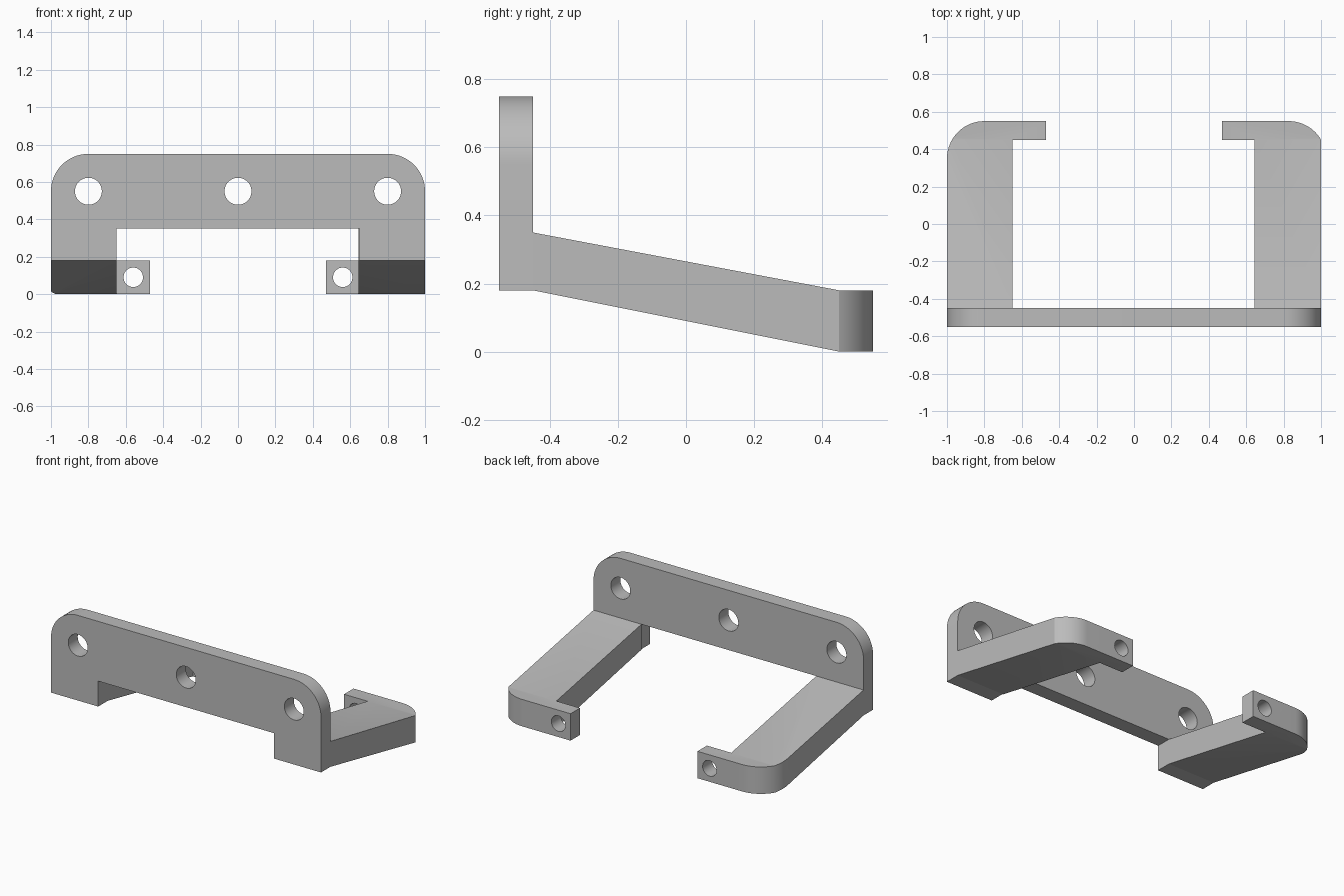
import bpy, bmesh
from math import sin, cos, radians
from mathutils import Vector

cube = bpy.data.objects.get("Cube")
if cube:
    bpy.data.objects.remove(cube, do_unlink=True)

grey = bpy.data.materials.new("plain grey")
grey.use_nodes = True
colour = (0.5, 0.5, 0.5, 1)
grey.diffuse_color = colour
grey.node_tree.nodes["Principled BSDF"].inputs["Base Color"].default_value = colour


def arc(cx, cy, r, start, end, steps=16):
    angles = [radians(start + (end - start) * i / steps) for i in range(steps + 1)]
    return [(cx + r * cos(a), cy + r * sin(a)) for a in angles]


def prism(name, outline, axis, low, high):
    """Extrude a 2D outline along the x, y or z axis."""
    place = {"x": lambda u, v, d: (d, u, v),
             "y": lambda u, v, d: (u, d, v),
             "z": lambda u, v, d: (u, v, d)}[axis]
    bm = bmesh.new()
    face = bm.faces.new([bm.verts.new(place(u, v, low)) for u, v in outline])
    new = bmesh.ops.extrude_face_region(bm, geom=[face])["geom"]
    shift = Vector(place(0, 0, high - low))
    bmesh.ops.translate(bm, vec=shift, verts=[g for g in new if isinstance(g, bmesh.types.BMVert)])
    bmesh.ops.recalc_face_normals(bm, faces=bm.faces)
    mesh = bpy.data.meshes.new(name)
    bm.to_mesh(mesh)
    bm.free()
    mesh.materials.append(grey)
    obj = bpy.data.objects.new(name, mesh)
    bpy.context.collection.objects.link(obj)
    return obj


def combine(obj, other, operation):
    """Apply a boolean and discard the helper."""
    bpy.context.view_layer.objects.active = obj
    mod = obj.modifiers.new("boolean", "BOOLEAN")
    mod.operation = operation
    mod.solver = "EXACT"
    mod.object = other
    bpy.ops.object.modifier_apply(modifier=mod.name)
    bpy.data.objects.remove(other, do_unlink=True)


def drill(obj, x, z, radius, low, high):
    circle = arc(x, z, radius, 0, 360, 48)[:-1]
    combine(obj, prism("hole_cutter", circle, "y", low, high), "DIFFERENCE")


# Upright mounting plate with rounded top corners and two feet
half = [(1, 0.18)] + arc(0.8, 0.55, 0.2, 0, 90)
other_half = [(-x, z) for x, z in reversed(half)]
notch = [(-0.65, 0.18), (-0.65, 0.35), (0.65, 0.35), (0.65, 0.18)]
bracket = prism("bracket", half + other_half + notch, "y", -0.55, -0.45)

# Sloping arms ending in inward tabs; the corner rounding differs per side
side_profile = [(-0.45, 0.18), (0.45, 0), (0.6, 0), (0.6, 0.18), (0.45, 0.18), (-0.45, 0.35)]
corners = {-1: [(1, -0.6)] + arc(0.8, 0.35, 0.2, 0, 90),
           1: [(1, -0.6), (1, 0.45)] + arc(0.827, 0.35, 0.2, 30, 90)[1:]}
for side, inner in ((-1, 0.65), (1, 0.645)):
    plan = corners[side] + [(0.47, 0.55), (0.47, 0.45), (inner, 0.45), (inner, -0.6)]
    plan = [(side * x, y) for x, y in plan]
    arm = prism("arm", side_profile, "x", side * 0.4, side * 1.1)
    combine(arm, prism("arm_outline", plan, "z", -0.1, 0.5), "INTERSECT")
    drill(arm, side * 0.56, 0.09, 0.052, 0.4, 0.6)
    combine(bracket, arm, "UNION")

# Mounting holes
for x in (-0.8, 0, 0.8):
    drill(bracket, x, 0.55, 0.072, -0.6, -0.4)

# Smooth rounded corners and bores, keeping the edges sharp
bpy.ops.object.select_all(action="DESELECT")
bracket.select_set(True)
bpy.context.view_layer.objects.active = bracket
bpy.ops.object.shade_smooth_by_angle(angle=radians(25))
